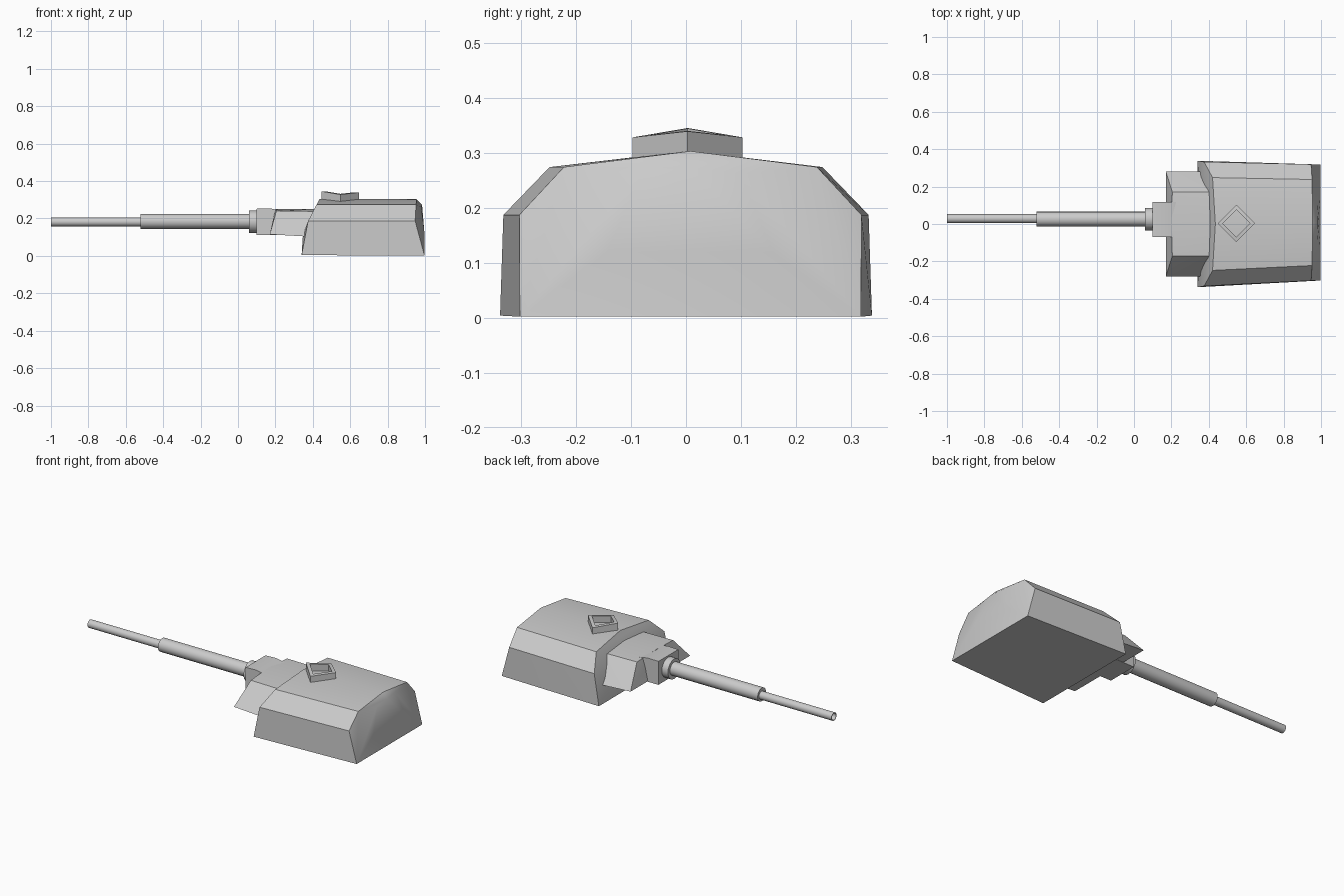
import bpy, bmesh, math
from mathutils import Matrix

cube = bpy.data.objects.get("Cube")
if cube:
    bpy.data.objects.remove(cube)

steel = bpy.data.materials.new("grey_steel")
steel.use_nodes = True
GREY = (0.6, 0.6, 0.6, 1)
steel.diffuse_color = GREY
steel.node_tree.nodes["Principled BSDF"].inputs["Base Color"].default_value = GREY


def finish(bm, name, angle=30):
    bmesh.ops.recalc_face_normals(bm, faces=bm.faces)
    mesh = bpy.data.meshes.new(name)
    bm.to_mesh(mesh)
    bm.free()
    mesh.materials.append(steel)
    obj = bpy.data.objects.new(name, mesh)
    bpy.context.collection.objects.link(obj)
    bpy.ops.object.select_all(action='DESELECT')
    obj.select_set(True)
    bpy.context.view_layer.objects.active = obj
    bpy.ops.object.shade_smooth_by_angle(angle=math.radians(angle))
    return obj


def hull(name, points, angle=30):
    """Convex armour plate shell around the given corner points."""
    bm = bmesh.new()
    for p in points:
        bm.verts.new(p)
    bmesh.ops.convex_hull(bm, input=bm.verts)
    bmesh.ops.dissolve_limit(bm, angle_limit=0.02, verts=bm.verts, edges=bm.edges)
    return finish(bm, name, angle)


def mirrored(half, shift=0):
    """Reflect (x, y, z) corners across the centre line."""
    return [(x, s * y + shift, z) for x, y, z in half for s in (1, -1) if y or s > 0]


def lathe(name, profile, y, z, sides=16):
    """Turn an (x, radius) profile about a lengthwise axis."""
    bm = bmesh.new()
    verts = [bm.verts.new((x, r, 0)) for x, r in profile]
    edges = [bm.edges.new(pair) for pair in zip(verts, verts[1:])]
    bmesh.ops.spin(bm, geom=verts + edges, cent=(0, 0, 0), axis=(1, 0, 0),
                   angle=math.tau, steps=sides, use_duplicate=False)
    bmesh.ops.remove_doubles(bm, verts=bm.verts, dist=0.0005)
    bmesh.ops.translate(bm, verts=bm.verts, vec=(0, y, z))
    return finish(bm, name)


# Turret shell: sloped front, side knees, bulged rear plate
front = [(.34, .338, .004), (.347, .2, .11), (.375, .332, .187),
         (.42, .248, .274), (.435, 0, .303)]
rear = [(.997, .31, .002), (.947, .311, .187), (.952, .23, .274), (.955, 0, .303),
        (.98, .09, .262), (.984, 0, .273), (.997, .15, .12)]
hull("turret_shell", mirrored(front) + mirrored(rear, .008))

# Mantlet housing with sloping cheeks
cheeks = [(.17, .281, .115), (.205, .171, .241), (.2, 0, .25),
          (.38, .281, .103), (.42, .171, .238), (.42, 0, .25)]
hull("mantlet_housing", mirrored(cheeks), 20)

# Gun block in front of the housing
block = [(.10, .094, .112), (.10, .094, .252), (.17, .094, .254),
         (.23, .094, .243), (.23, .094, .112)]
hull("gun_block", mirrored(block, .024))

# Gun: collar, sleeve and hollow barrel
lathe("gun_collar", [(.12, 0), (.12, .06), (.06, .06), (.06, 0)], .026, .183)
lathe("barrel_sleeve", [(.08, 0), (.08, .04), (-.52, .04), (-.52, 0)], .026, .185)
lathe("gun_barrel", [(-.45, .024), (-1, .024), (-1, .02), (-.9, .02), (-.9, 0)], .029, .182)

# Diamond hatch ring that follows the roof ridge
bm = bmesh.new()
rings = []
for radius, height in ((.1, -.012), (.1, .04), (.073, .04), (.073, -.012)):
    ring = []
    for k in range(4):
        x, y = radius * math.cos(k * math.pi / 2), radius * math.sin(k * math.pi / 2)
        ring.append(bm.verts.new((.547 + x, .003 + y, .302 + height - .14 * abs(y) - .03 * x)))
    rings.append(ring)
for a, b in zip(rings, rings[1:] + rings[:1]):
    for k in range(4):
        n = (k + 1) % 4
        bm.faces.new((a[k], a[n], b[n], b[k]))
finish(bm, "hatch_ring")
